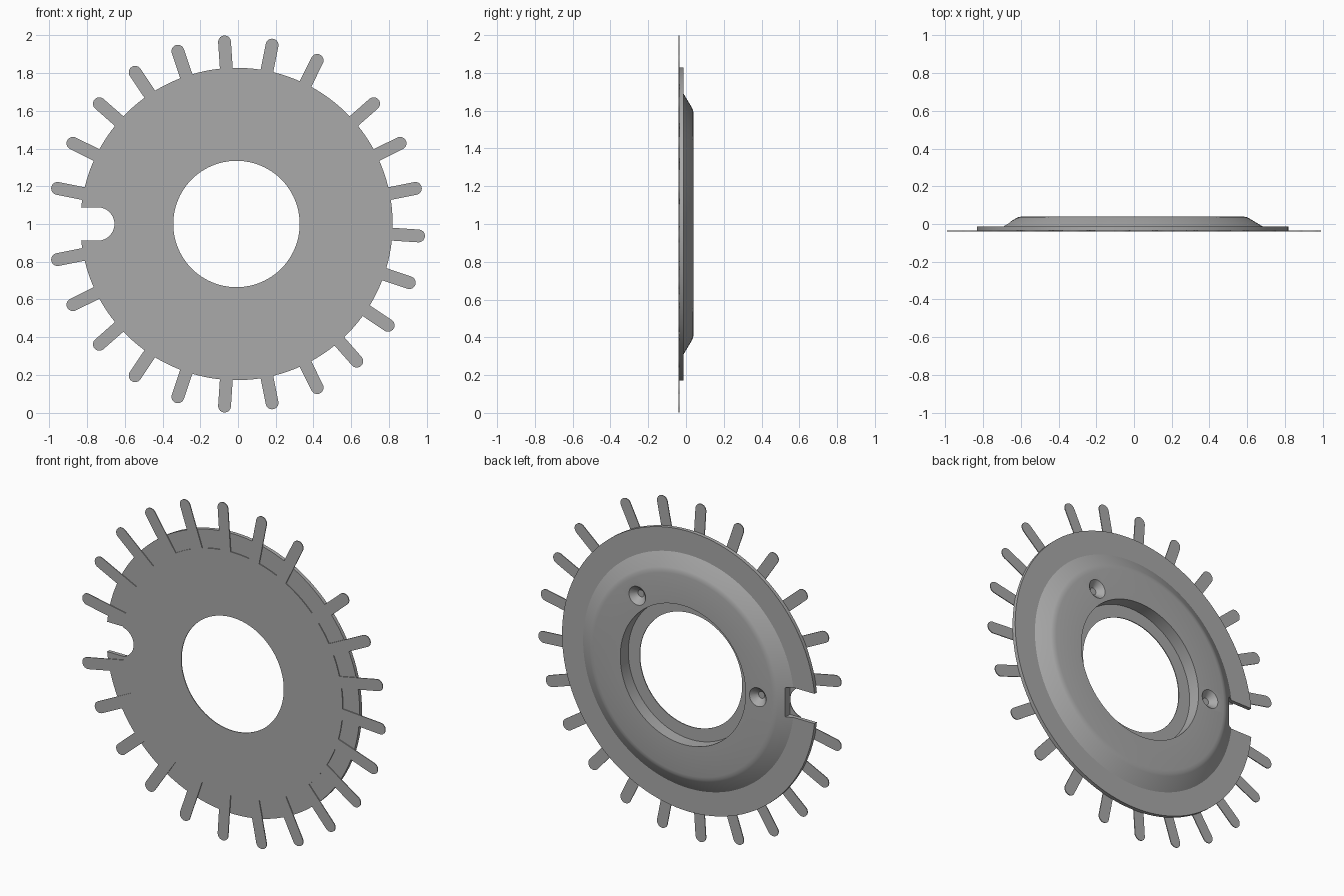
import bpy, bmesh
from math import sin, cos, asin, pi, radians
from mathutils import Matrix, Vector

CENTER = Vector((-0.008, 0, 1.0))
ROOT_R, TIP_R, HALF_W = 0.72, 0.967, 0.034
SLOT_X, SLOT_R = -0.735, 0.088
FACE_ON = Matrix.Translation(CENTER) @ Matrix.Rotation(pi / 2, 4, 'X')

cube = bpy.data.objects.get("Cube")
if cube:
    bpy.data.objects.remove(cube)

metal = bpy.data.materials.new("grey_metal")
metal.use_nodes = True
GREY = (0.4, 0.4, 0.4, 1)
metal.diffuse_color = GREY
metal.node_tree.nodes["Principled BSDF"].inputs["Base Color"].default_value = GREY


def arc(cx, cy, r, a0, a1, n):
    steps = [a0 + (a1 - a0) * i / n for i in range(n + 1)]
    return [(cx + r * cos(a), cy + r * sin(a)) for a in steps]


def select_only(obj):
    bpy.ops.object.select_all(action='DESELECT')
    obj.select_set(True)
    bpy.context.view_layer.objects.active = obj


def mesh_object(name, bm):
    bmesh.ops.recalc_face_normals(bm, faces=bm.faces)
    mesh = bpy.data.meshes.new(name)
    bm.to_mesh(mesh)
    bm.free()
    obj = bpy.data.objects.new(name, mesh)
    bpy.context.collection.objects.link(obj)
    mesh.materials.append(metal)
    return obj


# Thin toothed plate: fingers every 15 degrees, with one wider gap
angles = [168.75 - 15 * i for i in range(8)] + [41.25 - 15 * i for i in range(15)]
half = asin(HALF_W / ROOT_R)
outline = []
for i, deg in enumerate(angles):
    a = radians(deg)
    outline += arc(0, 0, ROOT_R, a + half, a + half, 1)[:1]
    outline += arc(TIP_R * cos(a), TIP_R * sin(a), HALF_W, a + pi / 2, a - pi / 2, 14)
    if i + 1 < len(angles):
        nxt = radians(angles[i + 1])
        outline += arc(0, 0, ROOT_R, a - half, nxt + half, 5)[:-1]
    else:
        outline += arc(0, 0, ROOT_R, a - half, a - half, 1)[:1]
# rounded end of the notch
outline += arc(SLOT_X, 0, SLOT_R, radians(-77), radians(77), 24)

curve = bpy.data.curves.new("toothed_plate", 'CURVE')
curve.dimensions = '2D'
curve.fill_mode = 'BOTH'
curve.extrude = 0.0025
for pts in (outline, arc(0, 0, 0.335, 0, 2 * pi, 96)[:-1]):
    spline = curve.splines.new('POLY')
    spline.points.add(len(pts) - 1)
    for p, (x, y) in zip(spline.points, pts):
        p.co = (x, y, 0, 1)
    spline.use_cyclic_u = True
curve.materials.append(metal)
plate = bpy.data.objects.new("toothed_plate", curve)
bpy.context.collection.objects.link(plate)
plate.matrix_world = Matrix.Translation((0, -0.0375, 0)) @ FACE_ON
select_only(plate)
bpy.ops.object.convert(target='MESH')
bpy.ops.object.shade_smooth_by_angle(angle=radians(30))

# Raised backing ring: a radius/depth profile turned around the axis
profile = [(0.41, -0.035), (0.828, -0.035), (0.828, -0.013), (0.69, -0.013),
           (0.615, 0.032), (0.603, 0.037), (0.585, 0.04), (0.41, 0.04)]
bm = bmesh.new()
verts = [bm.verts.new(CENTER + Vector((r, y, 0))) for r, y in profile]
edges = [bm.edges.new((v, verts[i - 1])) for i, v in enumerate(verts)]
bmesh.ops.spin(bm, geom=verts + edges, cent=CENTER, axis=(0, 1, 0),
               angle=2 * pi, steps=128)
bmesh.ops.remove_doubles(bm, verts=bm.verts, dist=0.0001)
ring = mesh_object("backing_ring", bm)

# Cutters: square notch at the side and two countersunk dimples in the back
cutters = []
bm = bmesh.new()
bmesh.ops.create_cube(bm, size=1, matrix=Matrix.Translation(CENTER + Vector((-0.8475, 0, 0)))
                      @ Matrix.Diagonal((0.4, 0.4, 2 * SLOT_R, 1)))
cutters.append(mesh_object("notch_cutter", bm))
for deg in (52.5, 180):
    a = radians(deg)
    pos = CENTER + Vector((0.49 * cos(a), 0.025, 0.49 * sin(a)))
    bm = bmesh.new()
    bmesh.ops.create_cone(bm, cap_ends=True, segments=32, radius1=0.06, radius2=0.02,
                          depth=0.04, matrix=Matrix.Translation(pos) @ Matrix.Rotation(pi / 2, 4, 'X'))
    cutters.append(mesh_object("dimple_cutter", bm))

select_only(ring)
for c in cutters:
    c.hide_render = True
    mod = ring.modifiers.new(c.name, 'BOOLEAN')
    mod.operation = 'DIFFERENCE'
    mod.solver = 'EXACT'
    mod.object = c
    bpy.ops.object.modifier_apply(modifier=mod.name)
    bpy.data.objects.remove(c)
bpy.ops.object.shade_smooth_by_angle(angle=radians(25))
